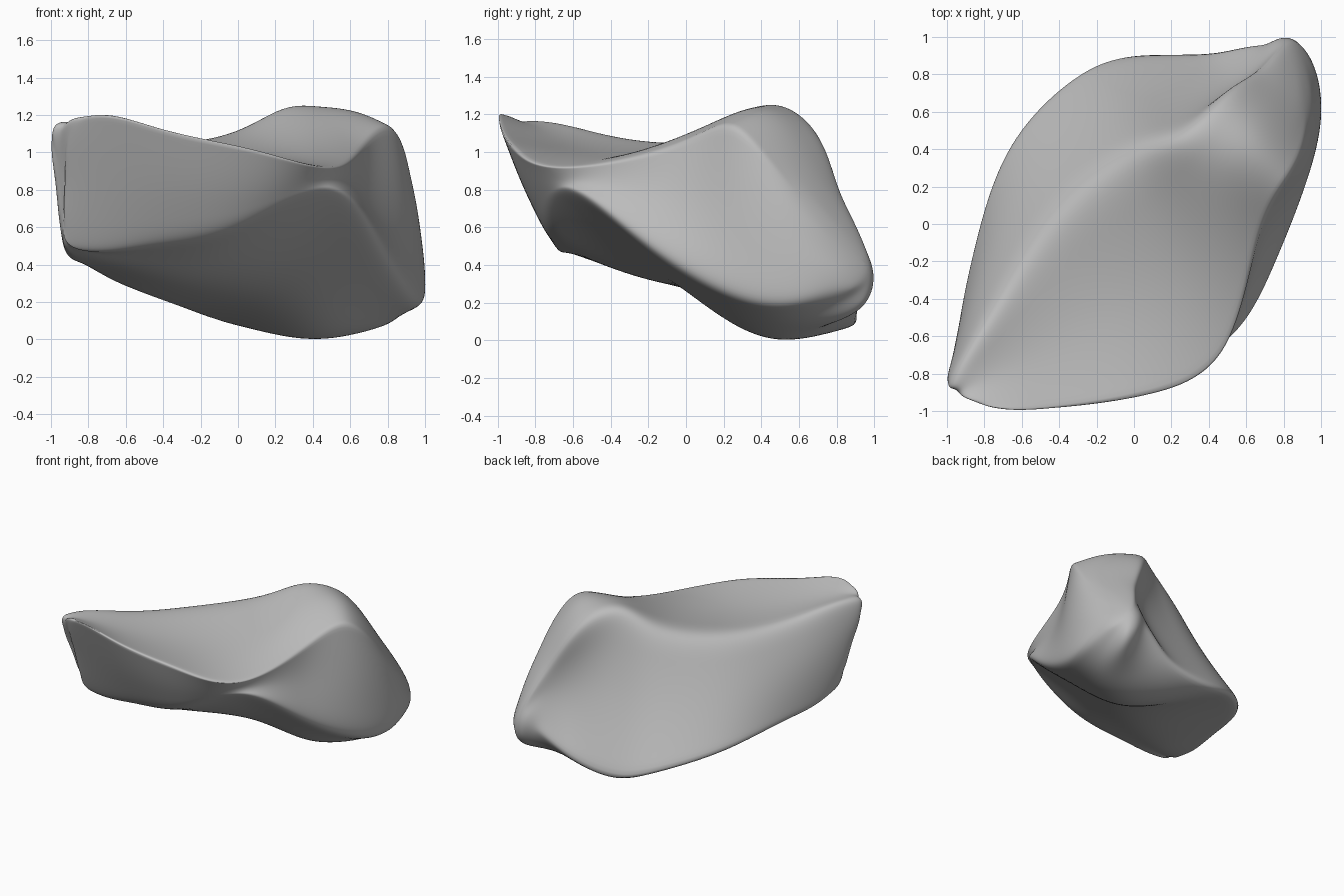
import bpy
import bmesh
from mathutils import Vector

default_cube = bpy.data.objects.get("Cube")
if default_cube:
    bpy.data.objects.remove(default_cube, do_unlink=True)

# Four hard edges of the boulder, each running from the raised tip to the tail
ridge = [(-.99, -.83, 1.13), (-.72, -.42, 1.08), (-.42, .02, 1.04), (-.03, .35, 1.1),
         (.25, .48, 1.22), (.48, .69, 1.1), (.68, .81, .8)]
front_rim = [(-.86, -.95, 1.17), (-.42, -.98, 1.12), (.08, -.9, 1.02), (.48, -.66, .92),
             (.66, -.06, 1.03), (.82, .25, 1.13), (.92, .57, .8)]
front_crease = [(-.88, -.69, .52), (-.45, -.71, .53), (0, -.71, .59), (.48, -.6, .78),
                (.75, -.2, .5), (.95, .34, .23), (.99, .74, .28)]
back_edge = [(-.94, -.6, .52), (-.84, -.1, .42), (-.65, .42, .31), (-.3, .78, .18),
             (.02, .9, .1), (.42, .91, .16), (.69, .96, .34)]
tail_point = (.86, .97, .4)

# How far the middle of each face swells or sinks along the body
top_swell = [0, -.02, -.03, .01, .06, .08, .04]
under_swell = [.02, .08, .16, .28, .31, .14, .18]
belly_swell = [0, .02, .03, .08, .05, .04, 0]
back_swell = [.01, .03, .03, 0, -.07, -.09, -.02]
front_swell = [0, .03, .03, 0, -.02, .03, .03]


def middle_line(first, second, direction, amounts):
    """Line halfway between two edges, pushed along a direction."""
    push = Vector(direction).normalized()
    return [(Vector(a) + Vector(b)) / 2 + push * amount
            for a, b, amount in zip(first, second, amounts)]


# Lengthwise lines in order around the body: hard edges with face middles between them
keel = middle_line(front_crease, back_edge, (-.1, .3, -1), under_swell)
lines = [
    ridge,
    middle_line(ridge, front_rim, (0, 0, 1), top_swell),
    front_rim,
    middle_line(front_rim, front_crease, (1, -1, 0), front_swell),
    front_crease,
    middle_line(front_crease, keel, (0, 0, -1), belly_swell),
    keel,
    back_edge,
    middle_line(back_edge, ridge, (-1, 1, 0), back_swell),
]

# Cage: loft the lines into a closed tube
bm = bmesh.new()
crease_layer = bm.edges.layers.float.new("crease_edge")
rows = [[bm.verts.new(point) for point in line] for line in lines]
count = len(rows)
for i, row in enumerate(rows):
    following = rows[(i + 1) % count]
    for j in range(len(row) - 1):
        bm.faces.new((row[j], row[j + 1], following[j + 1], following[j]))

# Fans close the tip and the tail
tip_ring = [row[0] for row in rows]
tip_centre = sum((v.co for v in tip_ring), Vector()) / count
for ring, centre in ((tip_ring, tip_centre), ([row[-1] for row in rows], tail_point)):
    hub = bm.verts.new(centre)
    for i in range(count):
        bm.faces.new((ring[i], ring[(i + 1) % count], hub))

# Keep the four long edges firmer than the faces
firmness = ((ridge, .35), (front_rim, .55), (front_crease, .35), (back_edge, .5))
for line, sharpness in firmness:
    row = rows[lines.index(line)]
    for start, end in zip(row, row[1:]):
        bm.edges.get((start, end))[crease_layer] = sharpness
bmesh.ops.recalc_face_normals(bm, faces=bm.faces)

mesh = bpy.data.meshes.new("boulder")
bm.to_mesh(mesh)
bm.free()
boulder = bpy.data.objects.new("boulder", mesh)
bpy.context.collection.objects.link(boulder)
bpy.ops.object.select_all(action="DESELECT")
boulder.select_set(True)
bpy.context.view_layer.objects.active = boulder

# Round the cage, moving its corners out until the rounded skin passes through the points
rounding = boulder.modifiers.new("rounding", "SUBSURF")
rounding.levels = rounding.render_levels = 4
targets = [v.co.copy() for v in mesh.vertices]
for _ in range(3):
    mesh.update()
    boulder.update_tag()
    skin = boulder.evaluated_get(bpy.context.evaluated_depsgraph_get()).data
    gaps = [target - skin.vertices[i].co for i, target in enumerate(targets)]
    for vertex, gap in zip(mesh.vertices, gaps):
        vertex.co += gap
mesh.update()
bpy.ops.object.modifier_apply(modifier=rounding.name)
bpy.ops.object.shade_smooth()

# Plain grey stone
stone = bpy.data.materials.new("grey stone")
stone.use_nodes = True
grey = (.5, .5, .5, 1)
stone.diffuse_color = grey
stone.node_tree.nodes["Principled BSDF"].inputs["Base Color"].default_value = grey
boulder.data.materials.append(stone)
